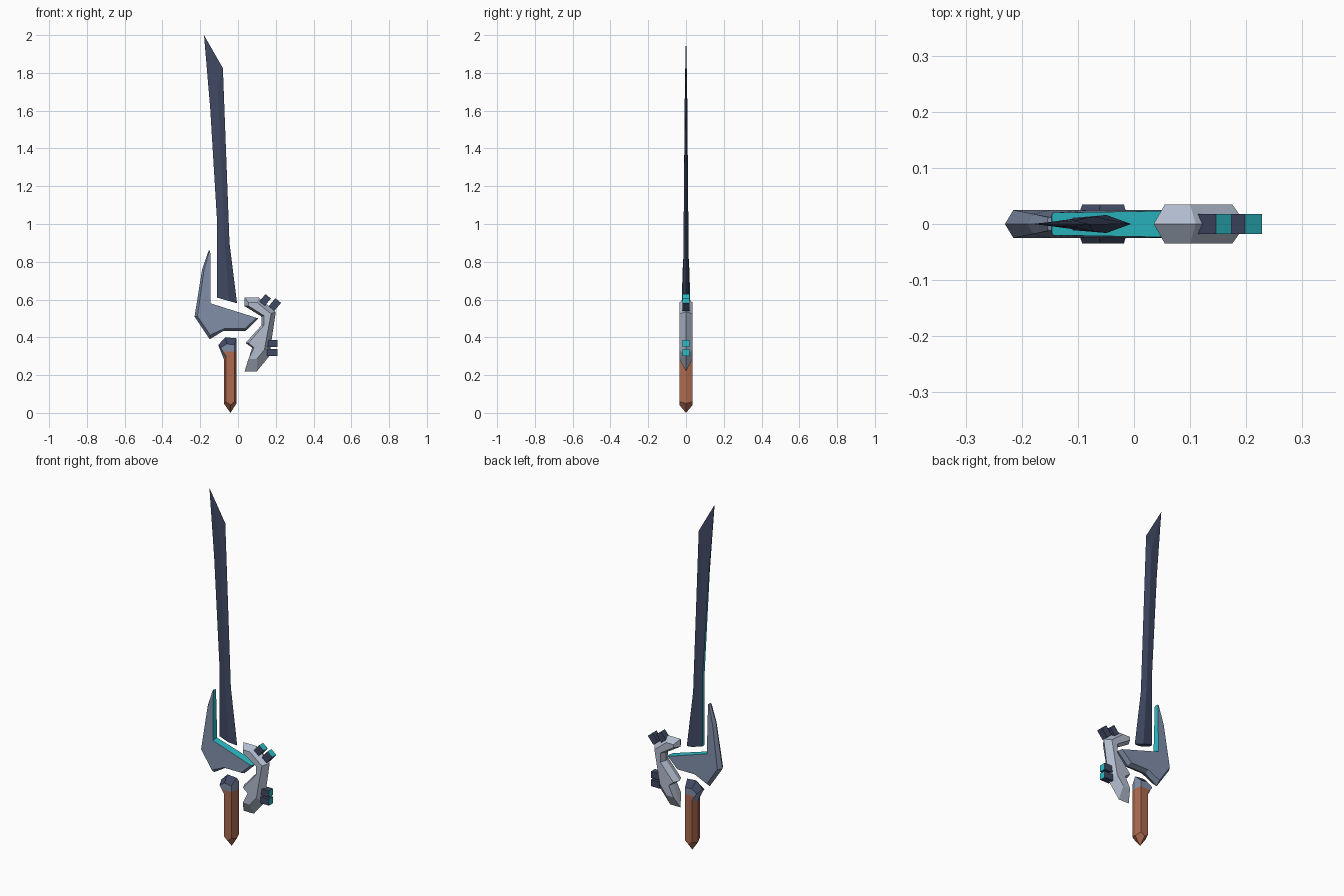
import bpy, bmesh, math
from mathutils import Matrix, Vector

if "Cube" in bpy.data.objects:
    bpy.data.objects.remove(bpy.data.objects["Cube"])


def mat(name, rgb):
    m = bpy.data.materials.new(name)
    m.diffuse_color = (*rgb, 1)
    m.use_nodes = True
    m.node_tree.nodes["Principled BSDF"].inputs["Base Color"].default_value = m.diffuse_color
    return m


NAVY = mat("navy steel", (0.051, 0.067, 0.127))
SLATE = mat("slate metal", (0.216, 0.27, 0.39))
LIGHT = mat("light grey metal", (0.445, 0.503, 0.617))
TEAL = mat("glowing teal", (0.026, 0.515, 0.578))
BROWN = mat("brown grip", (0.413, 0.144, 0.08))


def finish(name, bm, mats, rule=None):
    bmesh.ops.recalc_face_normals(bm, faces=bm.faces)
    bm.normal_update()
    if rule:
        for f in bm.faces:
            f.material_index = rule(f.normal, f.calc_center_median())
    me = bpy.data.meshes.new(name)
    bm.to_mesh(me)
    bm.free()
    for m in mats:
        me.materials.append(m)
    ob = bpy.data.objects.new(name, me)
    bpy.context.collection.objects.link(ob)
    return ob


def ridged_plate(outer, inner, half):
    """Plate with its silhouette at y=0 and bevelled flat sides at +-half."""
    n = len(outer)
    if not isinstance(half, (list, tuple)):
        half = [half] * n
    bm = bmesh.new()
    rim = [bm.verts.new((x, 0, z)) for x, z in outer]
    for s in (-1, 1):
        side = [bm.verts.new((x, s * h, z)) for (x, z), h in zip(inner, half)]
        bm.faces.new(side)
        for i in range(n):
            j = (i + 1) % n
            bm.faces.new((rim[i], rim[j], side[j], side[i]))
    return bm


# blade: rows of (back edge, cutting edge, ridge half width, spine half width)
rows = [((-.11, .61), (-.005, .58), .016, .011),
        ((-.11, 1.0), (-.045, .90), .013, .009),
        ((-.147, 1.61), (-.08, 1.825), .006, .004)]
bm = bmesh.new()
rings = []
for a, b, r, s in rows:
    a, b = Vector((a[0], 0, a[1])), Vector((b[0], 0, b[1]))
    m = a.lerp(b, .58)
    rings.append([bm.verts.new(p) for p in (
        a + Vector((0, -s, 0)), m + Vector((0, -r, 0)), b,
        m + Vector((0, r, 0)), a + Vector((0, s, 0)))])
tip = bm.verts.new((-.18, 0, 2.0))
bm.faces.new(rings[0])
for lo, hi in zip(rings, rings[1:]):
    for i in range(5):
        j = (i + 1) % 5
        bm.faces.new((lo[i], lo[j], hi[j], hi[i]))
for i in range(5):
    bm.faces.new((rings[-1][i], rings[-1][(i + 1) % 5], tip))
finish("blade", bm, [NAVY, TEAL],
       lambda n, c: int(n.x < -.9 and abs(n.y) < .1 and c.z < 1.6))

# hooked guard with teal inner walls
outer = [(-.155, .86), (-.19, .76), (-.23, .51), (-.15, .39), (-.077, .434),
         (.04, .434), (.108, .50), (-.145, .58), (-.147, .86)]
inner = [(-.153, .855), (-.18, .755), (-.215, .512), (-.147, .412), (-.073, .446),
         (.037, .446), (.098, .503), (-.145, .58), (-.147, .86)]
half = [.012, .018, .025, .025, .025, .025, .024, .020, .012]
finish("guard", ridged_plate(outer, inner, half), [SLATE, TEAL],
       lambda n, c: int(abs(n.y) < .1 and n.x + n.z > .3))

# knuckle bow beside the grip
outer = [(.035, .61), (.11, .61), (.20, .535), (.165, .30), (.10, .22), (.035, .22),
         (.075, .345), (.04, .37), (.125, .465), (.125, .51), (.035, .565)]
inner = [(.055, .585), (.10, .585), (.175, .525), (.14, .335), (.10, .285), (.055, .285),
         (.085, .345), (.055, .37), (.137, .463), (.137, .515), (.055, .567)]
finish("knuckle_bow", ridged_plate(outer, inner, .035), [LIGHT])

# grip with navy cap and slate collar
outer = [(-.105, .36), (-.066, .40), (-.008, .395), (-.008, .05),
         (-.04, 0), (-.075, .05), (-.075, .285)]
inner = [(-.092, .345), (-.06, .365), (-.018, .36), (-.018, .06),
         (-.04, .042), (-.063, .06), (-.063, .30)]
bm = ridged_plate(outer, inner, .035)
bmesh.ops.bisect_plane(bm, geom=bm.verts[:] + bm.edges[:] + bm.faces[:],
                       plane_co=(0, 0, .325), plane_no=(0, 0, 1))


def grip_rule(n, c):
    if n.z > .2 and c.z > .34:
        return 0
    if c.z > .325 or (n.x < -.1 and n.z < -.15 and c.z > .25):
        return 1
    return 2


finish("grip", bm, [NAVY, SLATE, BROWN], grip_rule)

# pegs on the knuckle bow: centre of the teal end, direction, width
pegs = [((.16, .617), 50, .037), ((.213, .595), 50, .039),
        ((.208, .367), 0, .037), ((.208, .32), 0, .037)]
for k, ((x, z), deg, w) in enumerate(pegs):
    length = .055
    d = Vector((math.cos(math.radians(deg)), 0, math.sin(math.radians(deg))))
    bm = bmesh.new()
    bmesh.ops.create_cube(bm, size=1, matrix=(
        Matrix.Translation(Vector((x, 0, z)) - d * length / 2)
        @ Matrix.Rotation(-math.radians(deg), 4, 'Y')
        @ Matrix.Diagonal((length, .036, w, 1))))
    finish(f"peg_{k + 1}", bm, [NAVY, TEAL], lambda n, c, d=d: int(n.dot(d) > .9))
